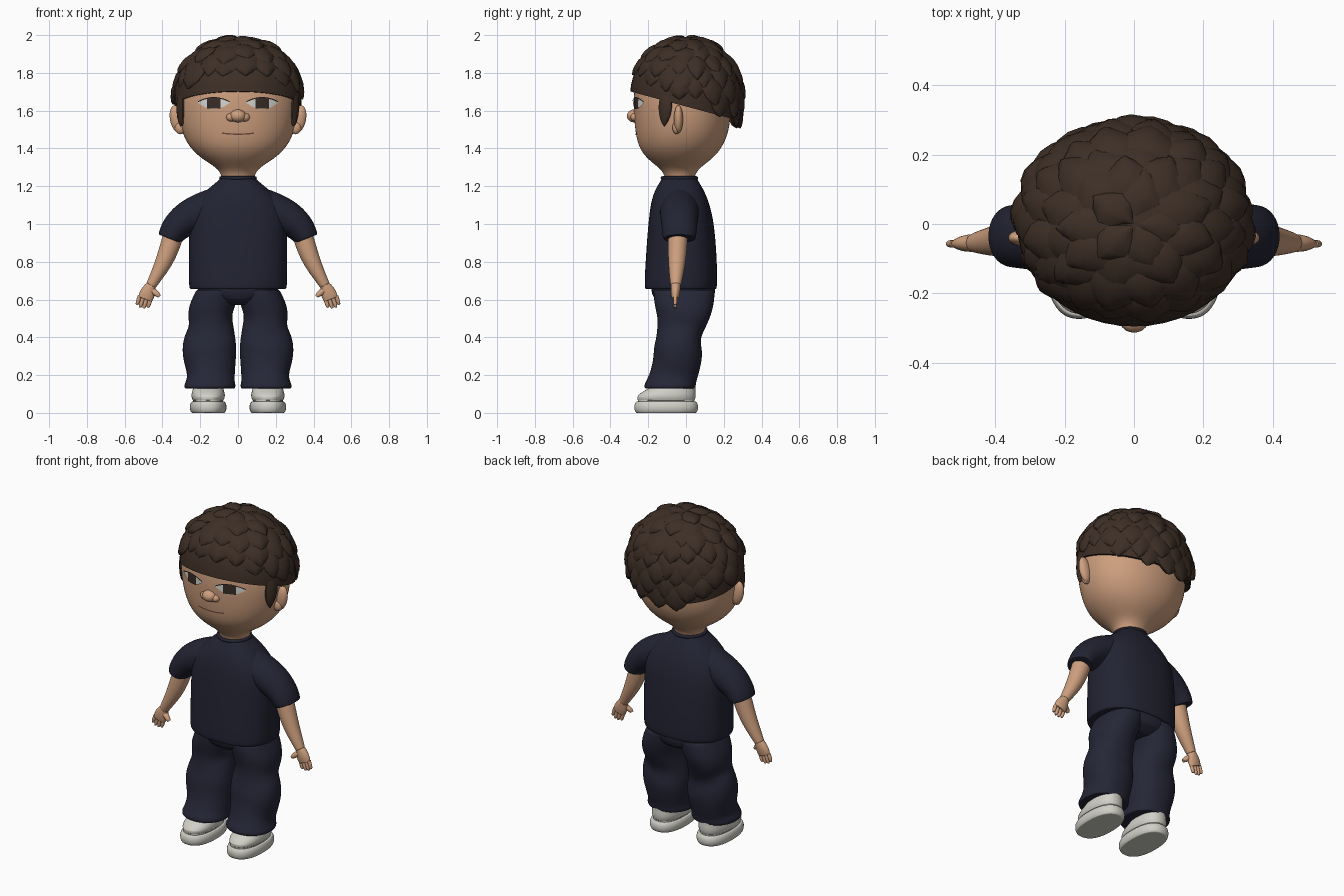
import bpy, bmesh, math, random
from math import sin, cos, pi
from mathutils import Vector
from mathutils.bvhtree import BVHTree

random.seed(4)
if "Cube" in bpy.data.objects:
    bpy.data.objects.remove(bpy.data.objects["Cube"])


def material(name, rgb):
    m = bpy.data.materials.new(name)
    m.use_nodes = True
    m.diffuse_color = (*rgb, 1)
    bsdf = next(n for n in m.node_tree.nodes if n.type == 'BSDF_PRINCIPLED')
    bsdf.inputs["Base Color"].default_value = (*rgb, 1)
    bsdf.inputs["Roughness"].default_value = 0.8
    return m


SKIN = material("skin", (0.62, 0.35, 0.21))
HAIR = material("dark_brown_hair", (0.047, 0.028, 0.019))
SHIRT = material("navy_shirt", (0.016, 0.017, 0.032))
PANTS = material("navy_pants", (0.019, 0.020, 0.038))
SHOE = material("off_white", (0.64, 0.63, 0.57))
EYE = material("eye_white", (0.66, 0.66, 0.63))
IRIS = material("dark_iris", (0.04, 0.025, 0.02))
LINE = material("mouth_line", (0.16, 0.07, 0.045))


def finish(name, bm, mat, mirror=False, subsurf=0, angle=50):
    bmesh.ops.recalc_face_normals(bm, faces=bm.faces)
    me = bpy.data.meshes.new(name)
    bm.to_mesh(me)
    bm.free()
    me.materials.append(mat)
    ob = bpy.data.objects.new(name, me)
    bpy.context.collection.objects.link(ob)
    bpy.ops.object.select_all(action='DESELECT')
    ob.select_set(True)
    bpy.context.view_layer.objects.active = ob
    bpy.ops.object.shade_smooth_by_angle(angle=math.radians(angle))
    if subsurf:
        s = ob.modifiers.new("smooth", 'SUBSURF')
        s.levels = s.render_levels = subsurf
    if mirror:
        ob.modifiers.new("mirror", 'MIRROR')
    return ob


def bridge(bm, rows, closed):
    for a, b in zip(rows, rows[1:]):
        for i in range(len(a) if closed else len(a) - 1):
            j = (i + 1) % len(a)
            bm.faces.new((a[i], a[j], b[j], b[i]))


def loft(name, rings, mat, mirror=False, follow=False, power=1.0, n=20, subsurf=1):
    """Rings are (x, y, z, side radius, depth radius); follow tilts them to the path."""
    bm = bmesh.new()
    rings = [Vector(r) for r in rings]
    rows = []
    for k, r in enumerate(rings):
        side = Vector((1, 0, 0))
        if follow:
            t = rings[min(k + 1, len(rings) - 1)].to_3d() - rings[max(k - 1, 0)].to_3d()
            side = Vector((0, 1, 0)).cross(t).normalized()
        # end rings get a smaller ring inside so the rim stays crisp
        sizes = [0.8, 0.97, 1] if k == 0 else [1, 0.97, 0.8] if k == len(rings) - 1 else [1]
        for s in sizes:
            row = []
            for i in range(n):
                a = 2 * pi * i / n
                c = math.copysign(abs(cos(a)) ** power, cos(a))
                d = math.copysign(abs(sin(a)) ** power, sin(a))
                row.append(bm.verts.new(Vector(r[:3]) + side * c * r[3] * s + Vector((0, d * r[4] * s, 0))))
            rows.append(row)
    bridge(bm, rows, True)
    bm.faces.new(rows[0])
    bm.faces.new(rows[-1])
    return finish(name, bm, mat, mirror, subsurf)


def ellipsoid(name, center, radii, mat, mirror=False, tilt=0):
    bm = bmesh.new()
    bmesh.ops.create_uvsphere(bm, u_segments=20, v_segments=12, radius=1)
    for v in bm.verts:
        p = Vector([c * r for c, r in zip(v.co, radii)])
        v.co = Vector((p.x * cos(tilt) + p.z * sin(tilt), p.y, p.z * cos(tilt) - p.x * sin(tilt))) + Vector(center)
    return finish(name, bm, mat, mirror)


def front_back(rows):
    """Turn (z, half width, front y, back y) into loft rings."""
    return [(0, (f + b) / 2, z, w, (b - f) / 2) for z, w, f, b in rows]


# Head and neck
head = loft("head", front_back([
    (1.20, .085, -.11, .04), (1.26, .085, -.11, .045), (1.30, .115, -.145, .075),
    (1.34, .185, -.20, .135), (1.40, .255, -.25, .19), (1.48, .297, -.268, .225),
    (1.56, .315, -.276, .237), (1.65, .322, -.28, .24), (1.75, .31, -.272, .24),
    (1.85, .25, -.22, .2), (1.92, .14, -.13, .11)]), SKIN, n=32, subsurf=2, power=.95)
ellipsoid("nose", (0, -.275, 1.572), (.042, .038, .034), SKIN)
ellipsoid("nostrils", (.036, -.267, 1.565), (.027, .027, .023), SKIN, True)
ellipsoid("ears", (.322, -.04, 1.555), (.038, .024, .075), SKIN, True, .2)
ellipsoid("ear_lobes", (.305, -.05, 1.51), (.03, .022, .035), SKIN, True)

# Face details: thin patches laid on the head surface
bpy.context.view_layer.update()
tree = BVHTree.FromObject(head, bpy.context.evaluated_depsgraph_get())


def face_patch(name, x0, x1, low, high, lift, mat):
    bm = bmesh.new()
    rows = []
    for i in range(17):
        x = x0 + (x1 - x0) * i / 16
        row = []
        for j in range(5):
            z = low(x) + (high(x) - low(x)) * j / 4
            hit = tree.ray_cast(Vector((x, -1, z)), Vector((0, 1, 0)))[0]
            row.append(bm.verts.new((x, hit.y - lift, z)))
        rows.append(row)
    bridge(bm, rows, False)
    return finish(name, bm, mat, True)


def eye_t(x):
    return ((x - .128) / .084) ** 2


def lid(x):
    return 1.666 - .022 * eye_t(x)


face_patch("eye_whites", .045, .211, lambda x: 1.608 + .034 * eye_t(x), lid, .006, EYE)
face_patch("irises", .092, .163, lambda x: 1.612, lid, .009, IRIS)
face_patch("upper_lid_lines", .045, .213, lid, lambda x: lid(x) + .006, .009, IRIS)
face_patch("mouth", 0, .085, lambda x: 1.472 + .8 * x * x, lambda x: 1.479 + .8 * x * x, .003, LINE)


# Hair: a cap with a slanted hairline, covered in overlapping pointed tufts
def dome(theta, phi, r):
    wide = sin(phi) if phi < pi / 2 else .7 + .3 * sin(phi)
    return Vector((.322 * r * wide * cos(theta), .283 * r * wide * sin(theta), 1.68 + .295 * r * cos(phi)))


bm = bmesh.new()
rows = []
for k in range(16):
    row = []
    for i in range(48):
        th = 2 * pi * i / 48
        edge = 1.5 + .52 * (1 + sin(th)) / 2
        u = .02 + .98 * min(k, 14) / 14
        row.append(bm.verts.new(dome(th, edge * u, .9 if k == 15 else 1.045)))
    rows.append(row)
bridge(bm, rows, True)
bm.faces.new(rows[0])
finish("hair_cap", bm, HAIR)


def tuft(bm, theta, phi, length, width, lift):
    shape = [(0, .5, .3), (.2, .9, .7), (.45, 1, .95), (.7, .78, 1), (.88, .42, .95), (1, .08, .7), (1, .06, -1)]
    bend = random.uniform(-.25, .25) * width
    rows = []
    for u, w, h in shape:
        row = []
        p = phi + length * u
        for v in (-1, -.95, -.5, 0, .5, .95, 1):
            a = theta + (v * w * width + bend * u) / max(sin(p), .3)
            bump = -.04 if abs(v) == 1 or h < 0 else lift * h * (1 - .6 * v * v)
            row.append(bm.verts.new(dome(a, p, 1.015 + bump)))
        rows.append(row)
    bridge(bm, rows, False)


bm = bmesh.new()
for level, (phi, count) in enumerate([(.04, 5), (.28, 9), (.52, 13), (.76, 16), (.98, 18), (1.22, 18), (1.46, 18), (1.66, 18)]):
    for i in range(count):
        th = 2 * pi * (i + .5 * (level % 2) + random.uniform(-.15, .15)) / count
        start = phi + random.uniform(-.05, .05)
        length = random.uniform(.42, .52)
        if start + length < 1.36 + .82 * (1 + sin(th)) / 2:
            tuft(bm, th, start, length, random.uniform(.19, .25), random.uniform(.06, .11))
for th in (-.38, pi + .38):
    tuft(bm, th, 1.5, .62, .13, .07)
finish("hair_tufts", bm, HAIR, angle=40)

# Shirt: torso, sleeves and collar
loft("shirt_body", front_back([
    (.655, .255, -.215, .16), (.67, .262, -.222, .167), (.80, .262, -.215, .165),
    (.95, .262, -.205, .155), (1.05, .258, -.195, .14), (1.12, .225, -.185, .12),
    (1.18, .168, -.165, .095), (1.22, .115, -.14, .07), (1.245, .09, -.125, .055)]),
    SHIRT, n=28, power=.85, subsurf=2)
loft("sleeves", [(.10, -.035, 1.10, .10, .10), (.20, -.035, 1.065, .10, .105), (.28, -.035, 1.025, .092, .10),
                 (.335, -.035, .975, .078, .093), (.357, -.035, .935, .068, .09), (.362, -.035, .922, .063, .085)],
     SHIRT, True, True, subsurf=2)
bpy.ops.mesh.primitive_torus_add(location=(0, -.035, 1.243), major_radius=.09, minor_radius=.01,
                                 major_segments=32, minor_segments=8)
collar = bpy.context.object
collar.name = "collar"
collar.data.materials.append(SHIRT)
bpy.ops.object.shade_smooth_by_angle(angle=1)

# Arms, hands and fingers
loft("arms", [(.33, -.04, .98, .055, .055), (.36, -.045, .88, .054, .052), (.395, -.048, .79, .046, .046),
              (.435, -.052, .72, .034, .036), (.46, -.054, .675, .028, .028)], SKIN, True, True)
loft("palms", [(.458, -.054, .68, .026, .026), (.471, -.055, .653, .038, .026), (.483, -.056, .625, .043, .024),
               (.492, -.057, .602, .039, .018)], SKIN, True, True, n=16)
along, across = Vector((.3, 0, -.95)), Vector((.95, 0, .3))
for i in range(4):
    base = Vector((.492, -.057, .61)) + across * (i - 1.5) * .02
    reach = (.046, .056, .058, .05)[i]
    loft("finger_pair_%d" % (i + 1), [(*(base + along * reach * s), r, r) for s, r in
                                      ((0, .011), (.5, .0115), (.85, .010), (1, .006))], SKIN, True, True, n=10)
loft("thumbs", [(.462, -.058, .655, .018, .018), (.44, -.065, .637, .017, .017), (.424, -.07, .626, .015, .015),
                (.416, -.072, .616, .009, .009)], SKIN, True, True, n=12)

# Trousers: seat and baggy legs
loft("trouser_seat", front_back([(.57, .11, -.11, .09), (.60, .19, -.175, .15), (.65, .222, -.188, .16),
                                 (.72, .222, -.188, .15)]), PANTS, power=.9)
legs = loft("trouser_legs", [
    (.11, -.01, .65, .112, .165), (.136, -.01, .57, .125, .158), (.15, -.01, .51, .116, .14),
    (.14, -.028, .45, .116, .125), (.15, -.042, .40, .135, .118), (.152, -.044, .34, .146, .128),
    (.15, -.042, .28, .138, .13), (.142, -.06, .205, .125, .13), (.147, -.08, .165, .13, .135),
    (.149, -.085, .145, .138, .138), (.149, -.085, .13, .133, .134)], PANTS, True, n=24, power=.9, subsurf=2)
# soft folds wandering round each leg
for v in legs.data.vertices:
    if .18 < v.co.z < .55:
        v.co.z += .014 * sin(2 * math.atan2(v.co.y + .04, v.co.x - .15) + 18 * v.co.z)

# Shoes: sole and rounded upper
loft("shoe_soles", [(.158, -.105, 0, .088, .16), (.158, -.105, .015, .098, .17), (.158, -.105, .045, .098, .17),
                    (.158, -.105, .06, .088, .16)], SHOE, True, n=28, power=.85)
loft("shoe_insoles", [(.158, -.105, .05, .08, .15), (.158, -.105, .08, .08, .15)], SHOE, True, n=28, power=.85)
loft("shoe_uppers", [(.158, -.105, .066, .082, .152), (.158, -.105, .085, .09, .157), (.158, -.095, .105, .088, .148),
                     (.158, -.075, .13, .08, .125), (.158, -.05, .155, .075, .1), (.158, -.045, .18, .07, .093)],
     SHOE, True, n=28, power=.88)
